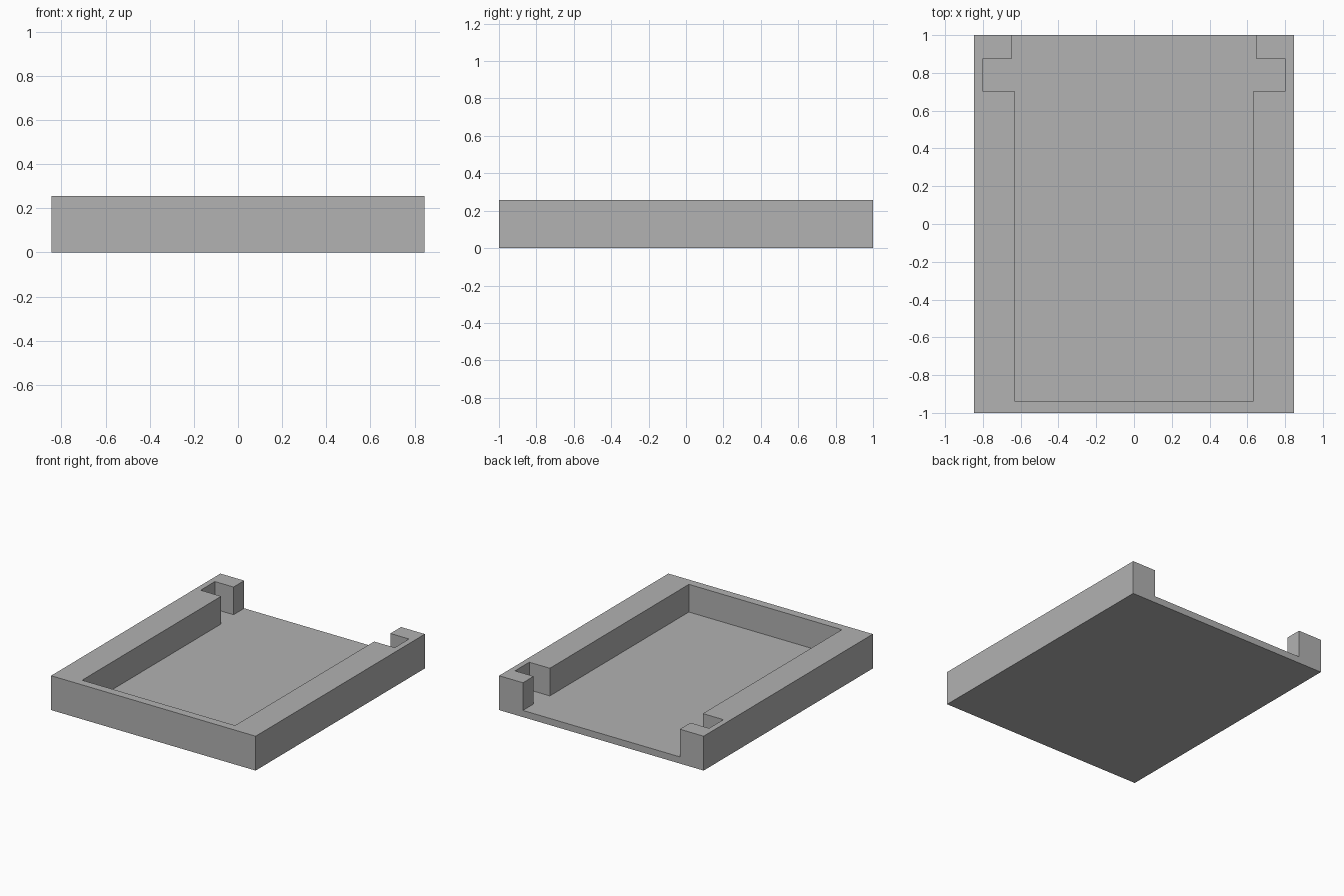
import bpy
import bmesh

cube = bpy.data.objects.get("Cube")
if cube:
    bpy.data.objects.remove(cube, do_unlink=True)

HALF_W, HALF_L, HEIGHT, FLOOR = 0.846, 1.0, 0.257, 0.05

grey = bpy.data.materials.new("plain_grey")
grey.use_nodes = True
colour = (0.445, 0.445, 0.445, 1)
grey.diffuse_color = colour
grey.node_tree.nodes["Principled BSDF"].inputs["Base Color"].default_value = colour


def prism(name, outline, z0, z1):
    """Extrude a flat outline from z0 up to z1."""
    bm = bmesh.new()
    face = bm.faces.new([bm.verts.new((x, y, z0)) for x, y in outline])
    new = bmesh.ops.extrude_face_region(bm, geom=[face])["geom"]
    verts = [v for v in new if isinstance(v, bmesh.types.BMVert)]
    bmesh.ops.translate(bm, verts=verts, vec=(0, 0, z1 - z0))
    bmesh.ops.recalc_face_normals(bm, faces=bm.faces)
    mesh = bpy.data.meshes.new(name)
    bm.to_mesh(mesh)
    bm.free()
    mesh.materials.append(grey)
    obj = bpy.data.objects.new(name, mesh)
    bpy.context.collection.objects.link(obj)
    return obj


def mirrored(half):
    """Close a right-hand half outline with its mirror image."""
    return half + [(-x, y) for x, y in reversed(half)]


# Solid tray block
tray = prism("tray", mirrored([(HALF_W, -HALF_L), (HALF_W, HALF_L)]), 0, HEIGHT)

# Pocket with side slots, open at the back between two corner posts
pocket = prism("pocket_cutter", mirrored([
    (0.633, -0.938), (0.633, 0.705), (0.803, 0.705),
    (0.803, 0.874), (0.649, 0.874), (0.649, HALF_L + 0.1)]), FLOOR, HEIGHT + 0.1)
pocket.hide_render = True

cut = tray.modifiers.new("pocket", "BOOLEAN")
cut.operation = "DIFFERENCE"
cut.solver = "EXACT"
cut.object = pocket

# Keep the cut result and drop the cutter
depsgraph = bpy.context.evaluated_depsgraph_get()
result = bpy.data.meshes.new_from_object(tray.evaluated_get(depsgraph))
tray.modifiers.clear()
tray.data = result
bpy.data.objects.remove(pocket, do_unlink=True)
